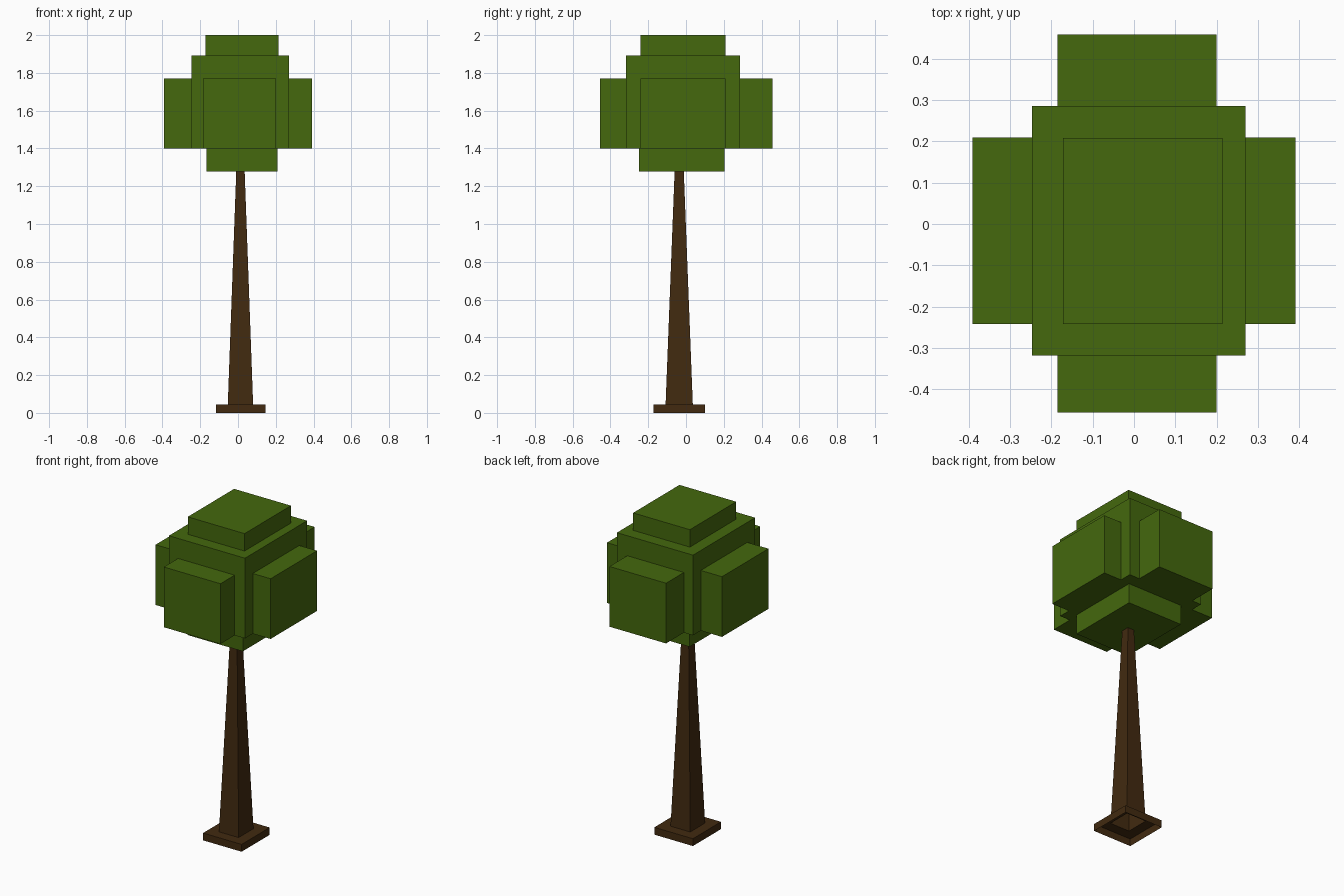
import bpy, bmesh

if "Cube" in bpy.data.objects:
    bpy.data.objects.remove(bpy.data.objects["Cube"])


def material(name, rgb):
    m = bpy.data.materials.new(name)
    m.diffuse_color = (*rgb, 1.0)
    m.use_nodes = True
    m.node_tree.nodes["Principled BSDF"].inputs["Base Color"].default_value = m.diffuse_color
    return m


LEAF = material("leaf green", (0.058, 0.138, 0.004))
BARK = material("bark brown", (0.054, 0.023, 0.005))


def add_object(name, bm, mat):
    bmesh.ops.recalc_face_normals(bm, faces=bm.faces)
    me = bpy.data.meshes.new(name)
    bm.to_mesh(me)
    bm.free()
    me.materials.append(mat)
    ob = bpy.data.objects.new(name, me)
    bpy.context.collection.objects.link(ob)
    return ob


def box(name, xs, ys, zs, mat):
    """Box between the given (min, max) ranges."""
    bm = bmesh.new()
    bmesh.ops.create_cube(bm, size=1)
    for v in bm.verts:
        v.co = [r[0] if c < 0 else r[1] for c, r in zip(v.co, (xs, ys, zs))]
    return add_object(name, bm, mat)


# Foliage: a core block with a slab on each of its six sides
CX, CY, CZ = (-0.247, 0.27), (-0.318, 0.285), (1.40, 1.893)
SIDE_Z = (1.40, 1.77)
box("foliage_core", CX, CY, CZ, LEAF)
box("foliage_left", (-0.391, CX[0]), (-0.242, 0.209), SIDE_Z, LEAF)
box("foliage_right", (CX[1], 0.391), (-0.242, 0.209), SIDE_Z, LEAF)
box("foliage_front", (-0.185, 0.20), (-0.456, CY[0]), SIDE_Z, LEAF)
box("foliage_back", (-0.185, 0.20), (CY[1], 0.458), SIDE_Z, LEAF)
box("foliage_top", (-0.172, 0.214), (-0.242, 0.208), (CZ[1], 2.0), LEAF)
box("foliage_bottom", (-0.168, 0.208), (-0.25, 0.205), (1.278, CZ[0]), LEAF)

# Trunk: square rings lofted upwards; base flange and trunk are hollow underneath
rings = [  # z, centre x, centre y, half x, half y
    (0.0, 0.014, -0.036, 0.131, 0.136),
    (0.045, 0.014, -0.036, 0.131, 0.136),
    (0.045, 0.013, -0.036, 0.067, 0.072),
    (1.285, 0.013, -0.036, 0.022, 0.024),
]
bm = bmesh.new()
loops = [[bm.verts.new((cx + sx * hx, cy + sy * hy, z))
          for sx, sy in ((-1, -1), (1, -1), (1, 1), (-1, 1))]
         for z, cx, cy, hx, hy in rings]
for lo, hi in zip(loops, loops[1:]):
    for i in range(4):
        j = (i + 1) % 4
        bm.faces.new((lo[i], lo[j], hi[j], hi[i]))
add_object("trunk", bm, BARK)
